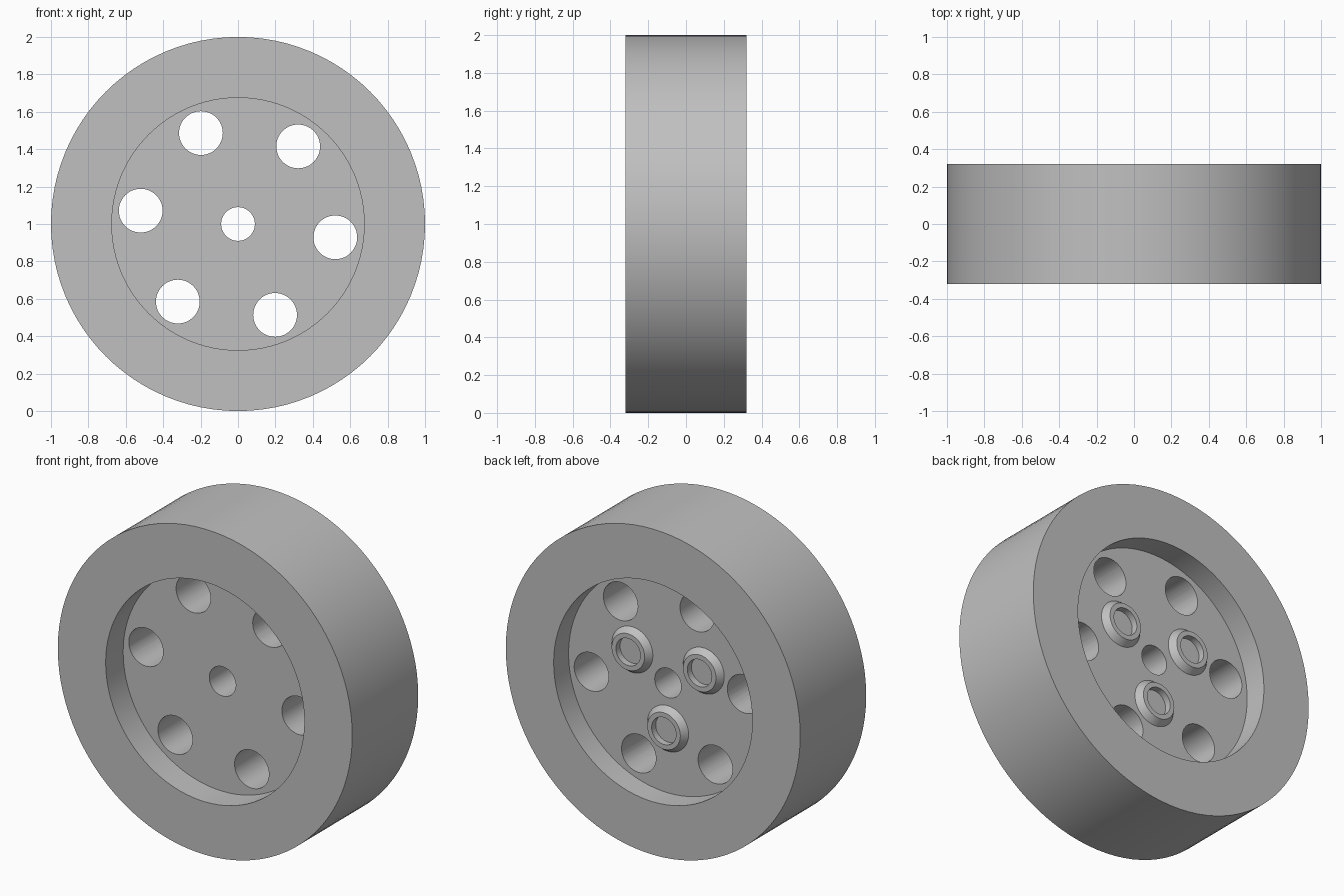
import bpy
import bmesh
from math import cos, sin, tau, radians

cube = bpy.data.objects.get("Cube")
if cube:
    bpy.data.objects.remove(cube, do_unlink=True)

# Single material
grey = bpy.data.materials.new("plain grey")
grey.use_nodes = True
colour = (0.53, 0.53, 0.53, 1)
grey.diffuse_color = colour
bsdf = next(n for n in grey.node_tree.nodes if n.type == "BSDF_PRINCIPLED")
bsdf.inputs["Base Color"].default_value = colour

AXLE_Z = 1.0
BACK, FRONT = 0.175, -0.15     # faces of the web disc
HALF_WIDTH = 0.32


def lathe(name, profile, x=0.0, z=AXLE_Z, steps=64):
    """Sweep a closed (radius, y) profile around an axis parallel to y."""
    bm = bmesh.new()
    rings = []
    for i in range(steps):
        a = tau * i / steps
        rings.append([bm.verts.new((x + r * cos(a), y, z + r * sin(a)))
                      for r, y in profile])
    n = len(profile)
    for i in range(steps):
        a, b = rings[i], rings[(i + 1) % steps]
        for j in range(n):
            k = (j + 1) % n
            bm.faces.new((a[j], a[k], b[k], b[j]))
    bmesh.ops.recalc_face_normals(bm, faces=bm.faces)
    mesh = bpy.data.meshes.new(name)
    bm.to_mesh(mesh)
    bm.free()
    mesh.materials.append(grey)
    ob = bpy.data.objects.new(name, mesh)
    bpy.context.collection.objects.link(ob)
    return ob


def activate(ob):
    bpy.ops.object.select_all(action="DESELECT")
    ob.select_set(True)
    bpy.context.view_layer.objects.active = ob


def smooth(ob):
    activate(ob)
    bpy.ops.object.shade_smooth_by_angle(angle=radians(30))


def around(radius, start, count):
    for i in range(count):
        a = radians(start) + tau * i / count
        yield radius * cos(a), AXLE_Z + radius * sin(a)


# Wheel body: wide rim, recessed web and axle bore
wheel = lathe("wheel_body", [
    (0.09, FRONT), (0.675, FRONT), (0.675, -HALF_WIDTH), (1.0, -HALF_WIDTH),
    (1.0, HALF_WIDTH), (0.675, HALF_WIDTH), (0.675, BACK), (0.09, BACK)], steps=96)

# Six round holes through the web
bm = bmesh.new()
for x, z in around(0.525, -7.8, 6):
    made = bmesh.ops.create_cone(bm, cap_ends=True, segments=48,
                                 radius1=0.117, radius2=0.117, depth=0.6)
    for v in made["verts"]:
        px, py, pz = v.co
        v.co = (x + px, -pz, z + py)
cutter_mesh = bpy.data.meshes.new("hole_cutter")
bm.to_mesh(cutter_mesh)
bm.free()
cutter_mesh.materials.append(grey)
cutter = bpy.data.objects.new("hole_cutter", cutter_mesh)
cutter.hide_render = True
bpy.context.collection.objects.link(cutter)

cut = wheel.modifiers.new("web_holes", "BOOLEAN")
cut.operation = "DIFFERENCE"
cut.solver = "EXACT"
cut.object = cutter
activate(wheel)
bpy.ops.object.modifier_apply(modifier=cut.name)
bpy.data.objects.remove(cutter, do_unlink=True)
smooth(wheel)

# Three tapered collars on the back of the web
for i, (x, z) in enumerate(around(0.28, 30, 3), 1):
    collar = lathe(f"collar_{i}", [
        (0.083, BACK - 0.005), (0.14, BACK - 0.005), (0.14, BACK),
        (0.112, BACK + 0.04), (0.083, BACK + 0.04)], x, z, 48)
    smooth(collar)
